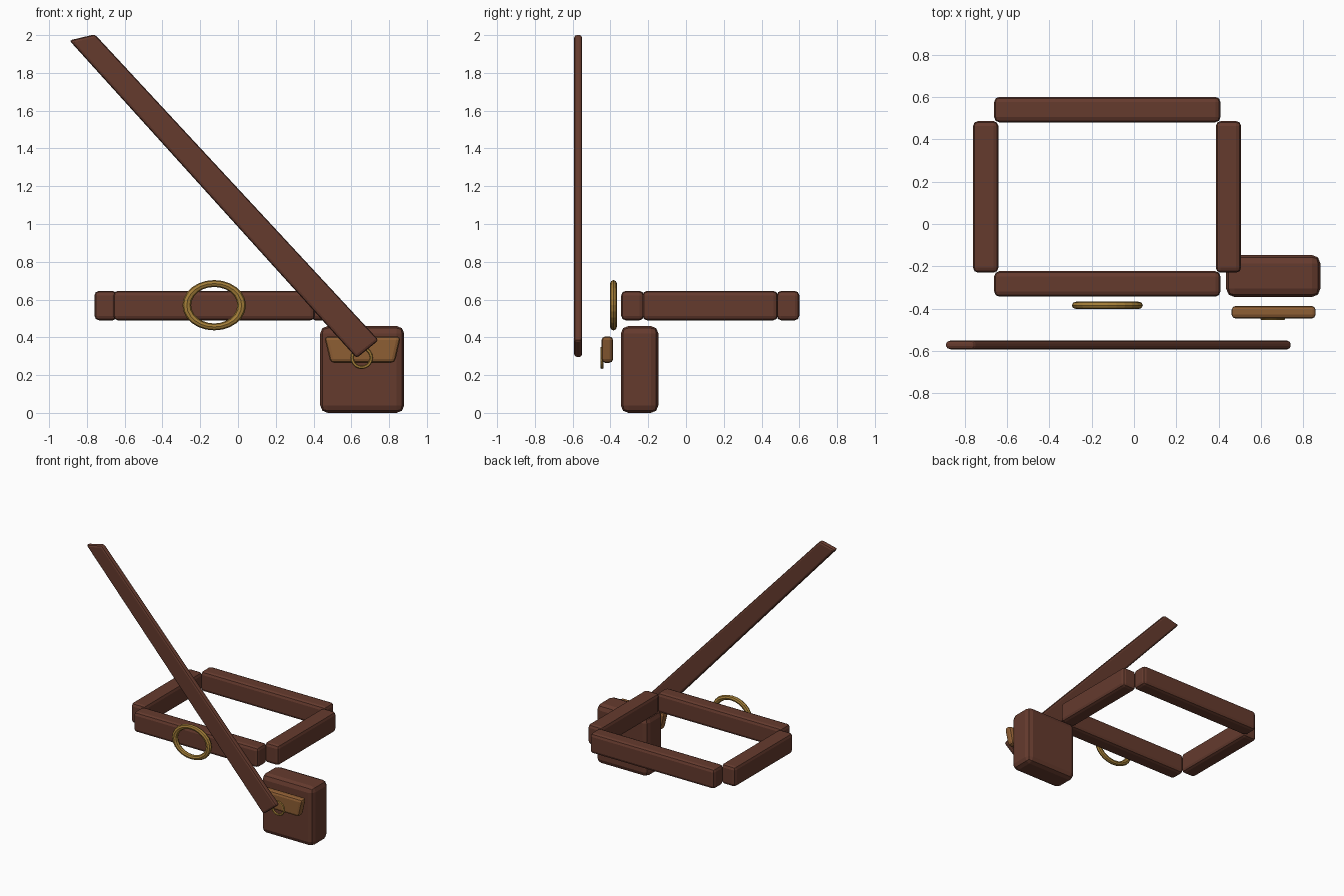
import bpy, bmesh, math
from mathutils import Vector

if "Cube" in bpy.data.objects:
    bpy.data.objects.remove(bpy.data.objects["Cube"])


def material(name, rgb):
    m = bpy.data.materials.new(name)
    m.diffuse_color = (*rgb, 1)
    m.use_nodes = True
    m.node_tree.nodes["Principled BSDF"].inputs["Base Color"].default_value = m.diffuse_color
    return m


LEATHER = material("dark_leather", (0.13, 0.043, 0.027))
TAN = material("tan_leather", (0.27, 0.112, 0.034))
BRASS = material("brass", (0.37, 0.21, 0.04))


def finish(name, bm, mat, bevel=0):
    bmesh.ops.recalc_face_normals(bm, faces=bm.faces)
    if bevel:
        bmesh.ops.bevel(bm, geom=bm.edges[:], offset=bevel, segments=2,
                        profile=0.5, affect='EDGES', clamp_overlap=True)
    me = bpy.data.meshes.new(name)
    bm.to_mesh(me)
    bm.free()
    me.materials.append(mat)
    ob = bpy.data.objects.new(name, me)
    bpy.context.collection.objects.link(ob)
    return ob


def slab(name, outline, y0, y1, mat, bevel):
    """Extrude an x-z outline from y0 to y1 and round its edges."""
    bm = bmesh.new()
    face = bm.faces.new([bm.verts.new((x, y0, z)) for x, z in outline])
    ext = bmesh.ops.extrude_face_region(bm, geom=[face])
    verts = [v for v in ext["geom"] if isinstance(v, bmesh.types.BMVert)]
    bmesh.ops.translate(bm, verts=verts, vec=(0, y1 - y0, 0))
    return finish(name, bm, mat, bevel)


def box(name, x0, x1, y0, y1, z0, z1, mat, bevel):
    return slab(name, [(x0, z0), (x1, z0), (x1, z1), (x0, z1)], y0, y1, mat, bevel)


def ring(name, centre, rx, rz, tube, depth, mat, n=24, k=8):
    """Oval ring facing the front, with a flattened tube."""
    bm = bmesh.new()
    c = Vector(centre)
    loops = []
    for i in range(n):
        a = 2 * math.pi * i / n
        loop = []
        for j in range(k):
            b = 2 * math.pi * j / k
            r = 1 + tube / rx * math.cos(b)
            p = Vector((rx * r * math.cos(a), depth * math.sin(b), rz * r * math.sin(a)))
            loop.append(bm.verts.new(c + p))
        loops.append(loop)
    for i in range(n):
        for j in range(k):
            p, q, j2 = loops[i], loops[(i + 1) % n], (j + 1) % k
            bm.faces.new((p[j], q[j], q[j2], p[j2]))
    return finish(name, bm, mat)


# Belt: four separate bars around the waist
for side, y in (("front", -0.343), ("back", 0.48)):
    box("belt_" + side, -0.66, 0.408, y, y + 0.12, 0.49, 0.646, LEATHER, 0.024)
for side, x in (("left", -0.76), ("right", 0.386)):
    box("belt_" + side, x, x + 0.12, -0.23, 0.486, 0.49, 0.646, LEATHER, 0.024)

# Oval belt buckle
ring("belt_buckle", (-0.126, -0.384, 0.57), 0.145, 0.115, 0.023, 0.018, BRASS)

# Pouch with its flap and clasp ring
box("pouch", 0.435, 0.88, -0.345, -0.146, 0.0, 0.46, LEATHER, 0.04)
slab("pouch_flap", [(0.49, 0.265), (0.83, 0.265), (0.862, 0.405), (0.456, 0.405)],
     -0.447, -0.386, TAN, 0.02)
ring("clasp_ring", (0.655, -0.445, 0.292), 0.051, 0.051, 0.009, 0.009, BRASS, 20, 6)

# Diagonal shoulder strap
slab("shoulder_strap", [(0.628, 0.29), (0.745, 0.385), (-0.758, 2.004), (-0.893, 1.972)],
     -0.592, -0.55, LEATHER, 0.015)
